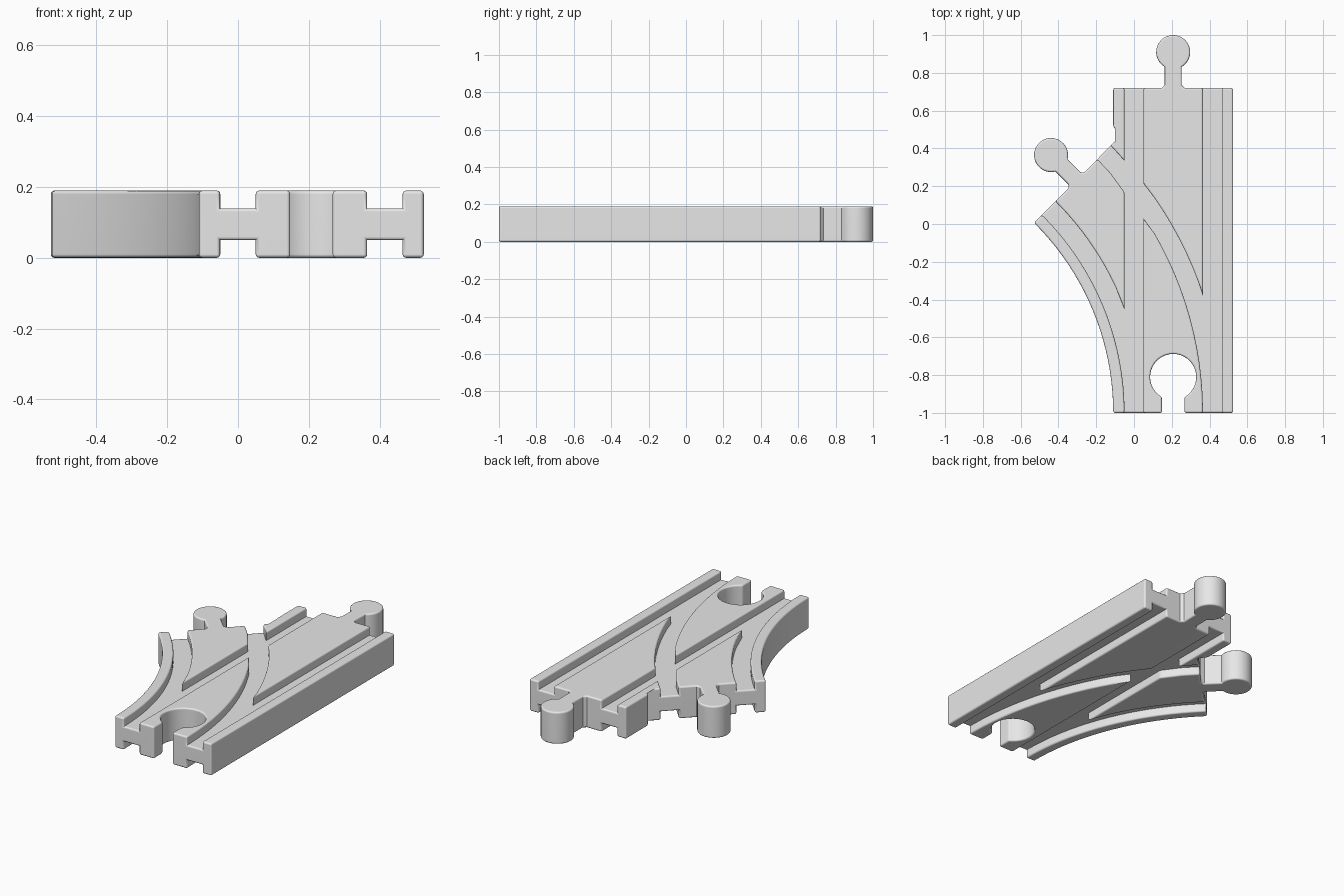
import bpy, bmesh, math
from mathutils import Vector

if "Cube" in bpy.data.objects:
    bpy.data.objects.remove(bpy.data.objects["Cube"])

HEIGHT, FLOOR, CEIL = 0.19, 0.05, 0.14      # full height, groove levels
LEFT, RIGHT, BACK, MID = -0.11, 0.525, 0.72, 0.2075
RADIUS = 1.417                              # inner edge of the branch
CX = LEFT - RADIUS                          # branch turns about (CX, -1)
GROOVES = [(-0.05, 0.05), (0.365, 0.465)]
ROUND = 0.01


def polar(r, deg):
    a = math.radians(deg)
    return Vector((CX + r * math.cos(a), -1 + r * math.sin(a)))


def prisms(name, outline, spans):
    """Extrude one outline over one or more height spans."""
    bm = bmesh.new()
    for z0, z1 in spans:
        face = bm.faces.new([bm.verts.new((p[0], p[1], z0)) for p in outline])
        ext = bmesh.ops.extrude_face_region(bm, geom=[face])
        top = [v for v in ext["geom"] if isinstance(v, bmesh.types.BMVert)]
        bmesh.ops.translate(bm, verts=top, vec=(0, 0, z1 - z0))
    bmesh.ops.recalc_face_normals(bm, faces=bm.faces)
    mesh = bpy.data.meshes.new(name)
    bm.to_mesh(mesh)
    bm.free()
    obj = bpy.data.objects.new(name, mesh)
    bpy.context.collection.objects.link(obj)
    return obj


def peg(base, deg):
    """Outline of a round connector peg, pointing outwards along deg."""
    out = Vector((math.cos(math.radians(deg)), math.sin(math.radians(deg))))
    side = Vector((-out.y, out.x))
    neck, r, reach = 0.045, 0.09, 0.19
    pts = [(0, -neck - 0.016), (0.016, -neck)]
    start = math.pi - math.asin(neck / r)
    for i in range(33):
        a = -start + 2 * start * i / 32
        pts.append((reach + r * math.cos(a), r * math.sin(a)))
    pts += [(0.016, neck), (0, neck + 0.016)]
    return [base + out * u + side * v for u, v in pts]


def socket():
    """Outline of the round opening in the front edge."""
    neck, r, cy = 0.06, 0.122, -0.81
    gap = math.asin(neck / r)
    pts = [(MID - neck, -1)]
    for i in range(33):
        a = -math.pi / 2 - gap - (2 * math.pi - 2 * gap) * i / 32
        pts.append((MID + r * math.cos(a), cy + r * math.sin(a)))
    return pts + [(MID + neck, -1)]


# Body outline, with pegs and socket
past = Vector((-1, 1)).normalized() * 0.006
outline = socket() + [(RIGHT, -1), (RIGHT, BACK)]
outline += peg(Vector((MID, BACK)), 90)
outline += [(LEFT, BACK), (LEFT, 0.515), (-0.073, 0.467)]
outline += peg(polar(RADIUS + MID - LEFT, 45) + past, 135)
outline += [polar(RADIUS, 45) + past]
outline += [polar(RADIUS, 45 * i / 20) for i in range(19, -1, -1)]
body = prisms("track_switch", outline, [(0, HEIGHT)])

# Points where straight and curved groove walls cross
walls = [x for pair in GROOVES for x in pair]
tips = []
for x in walls:
    for w in walls:
        r, d = w - CX, x - CX
        if r > d:
            tips.append(Vector((x, -1 + math.sqrt(r * r - d * d))))


def curved_wall(r):
    pts = [polar(r, -1.5 + 48.5 * i / 20) for i in range(21)]
    return [p for p in pts if all((p - t).length > 0.07 for t in tips)]


# Wheel grooves, cut into both top and underside
spans = [(CEIL, HEIGHT + 0.06), (-0.06, FLOOR)]
cutters = []
for a, b in GROOVES:
    cutters.append(prisms("straight_groove", [(a, -1.1), (b, -1.1), (b, 1.1), (a, 1.1)], spans))
    cutters.append(prisms("curved_groove", curved_wall(b - CX) + curved_wall(a - CX)[::-1], spans))
for cutter in cutters:
    cutter.hide_render = True
    cut = body.modifiers.new("groove", "BOOLEAN")
    cut.operation, cut.solver, cut.object = "DIFFERENCE", "EXACT", cutter
bpy.context.view_layer.update()
carved = bpy.data.meshes.new_from_object(body.evaluated_get(bpy.context.evaluated_depsgraph_get()))
body.modifiers.clear()
body.data = carved
for cutter in cutters:
    bpy.data.objects.remove(cutter)

# Round over the outward edges
bm = bmesh.new()
bm.from_mesh(carved)
bmesh.ops.remove_doubles(bm, verts=bm.verts, dist=0.0005)
bmesh.ops.dissolve_limit(bm, angle_limit=math.radians(0.5), verts=bm.verts, edges=bm.edges)
bm.normal_update()
rims = [e for e in bm.edges if e.is_manifold and e.is_convex and 0.5 < e.calc_face_angle() < 2.2]
bmesh.ops.bevel(bm, geom=rims, offset=ROUND, offset_type="OFFSET", segments=3,
                profile=0.5, affect="EDGES", clamp_overlap=False)
bm.to_mesh(carved)
bm.free()

# Plain grey finish
grey = bpy.data.materials.new("light_grey")
grey.use_nodes = True
colour = (0.8, 0.8, 0.8, 1)
grey.diffuse_color = colour
grey.node_tree.nodes["Principled BSDF"].inputs["Base Color"].default_value = colour
carved.materials.clear()
carved.materials.append(grey)

bpy.ops.object.select_all(action="DESELECT")
body.select_set(True)
bpy.context.view_layer.objects.active = body
bpy.ops.object.shade_smooth_by_angle(angle=math.radians(40))
normals = body.modifiers.new("even_shading", "WEIGHTED_NORMAL")
normals.keep_sharp = True
